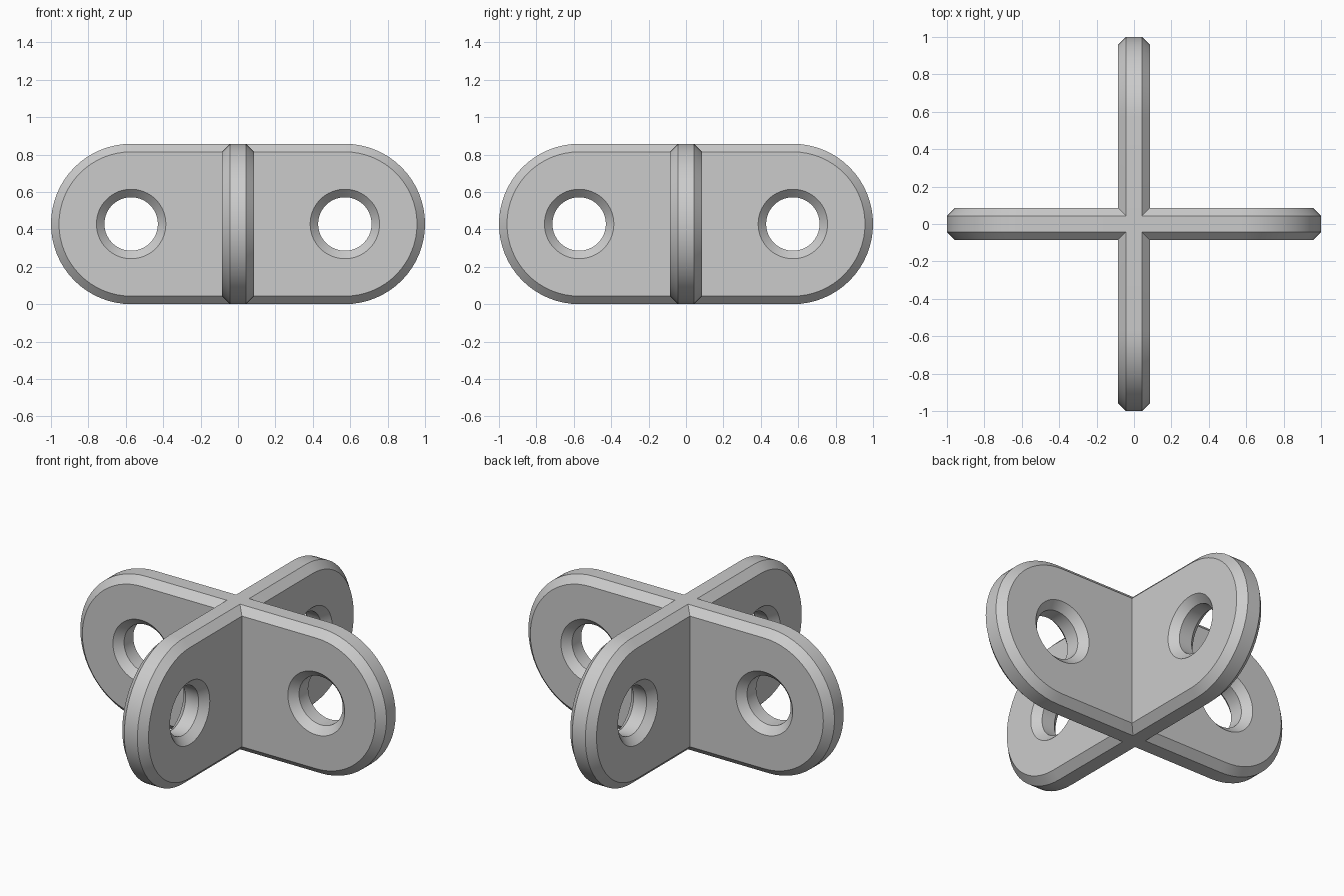
import bpy, bmesh, math
from mathutils import Matrix, Vector

if "Cube" in bpy.data.objects:
    bpy.data.objects.remove(bpy.data.objects["Cube"])

U = 1 / 7            # base unit: plate is 14 long, 6 tall
R = 3 * U            # rounded end radius
HX = 4 * U           # hole centre along each arm
C = 0.3 * U          # chamfer size (half thickness is 2 * C)
N = 32               # segments per half circle

bm = bmesh.new()


def outline(y, start, r):
    """Half-stadium edge of one arm, from the diagonal seam round the end."""
    pts = [(start, y, R - r)]
    for i in range(N + 1):
        a = -math.pi / 2 + math.pi * i / N
        pts.append((HX + r * math.cos(a), y, R + r * math.sin(a)))
    pts.append((start, y, R + r))
    return [bm.verts.new(p) for p in pts]


def ring(y, r):
    """Circle around the bolt hole."""
    return [bm.verts.new((HX + r * math.cos(math.pi * i / N), y,
                          R + r * math.sin(math.pi * i / N))) for i in range(2 * N)]


def bridge(a, b, closed):
    n = len(a)
    for i in range(n if closed else n - 1):
        j = (i + 1) % n
        bm.faces.new((a[i], a[j], b[j], b[i]))


def edges(loop):
    return [bm.edges.get((loop[i - 1], loop[i])) or bm.edges.new((loop[i - 1], loop[i]))
            for i in range(len(loop))]


# One arm: chamfered rim, countersunk through hole
sides = (-2 * C, -C, C, 2 * C)
rims = [outline(y, abs(y), R if abs(y) < 1.5 * C else R - C) for y in sides]
holes = [ring(y, U if abs(y) < 1.5 * C else U + C) for y in sides]
for k in range(3):
    bridge(rims[k], rims[k + 1], False)
    bridge(holes[k], holes[k + 1], True)

# Flat side faces with the hole left open
for k, ny in ((0, -1), (3, 1)):
    bmesh.ops.triangle_fill(bm, use_beauty=True, use_dissolve=False,
                            edges=edges(rims[k]) + edges(holes[k]),
                            normal=Vector((0, ny, 0)))

# Centre wedge on top and bottom
for i, z in ((0, 0), (-1, 2 * R)):
    bm.faces.new((bm.verts.new((0, 0, z)), rims[1][i], rims[2][i]))

# Four arms welded into a cross
arm = bm.verts[:] + bm.edges[:] + bm.faces[:]
for q in range(1, 4):
    d = bmesh.ops.duplicate(bm, geom=arm)
    verts = [g for g in d["geom"] if isinstance(g, bmesh.types.BMVert)]
    bmesh.ops.rotate(bm, verts=verts, cent=(0, 0, 0),
                     matrix=Matrix.Rotation(q * math.pi / 2, 3, 'Z'))
bmesh.ops.remove_doubles(bm, verts=bm.verts[:], dist=1e-5)
bmesh.ops.recalc_face_normals(bm, faces=bm.faces[:])

mesh = bpy.data.meshes.new("cross_bracket")
bm.to_mesh(mesh)
bm.free()
obj = bpy.data.objects.new("cross_bracket", mesh)
bpy.context.collection.objects.link(obj)

mat = bpy.data.materials.new("plain grey")
mat.diffuse_color = (0.6, 0.6, 0.6, 1)
mat.use_nodes = True
mat.node_tree.nodes["Principled BSDF"].inputs["Base Color"].default_value = mat.diffuse_color
mesh.materials.append(mat)

bpy.context.view_layer.objects.active = obj
obj.select_set(True)
bpy.ops.object.shade_smooth_by_angle(angle=math.radians(30))
